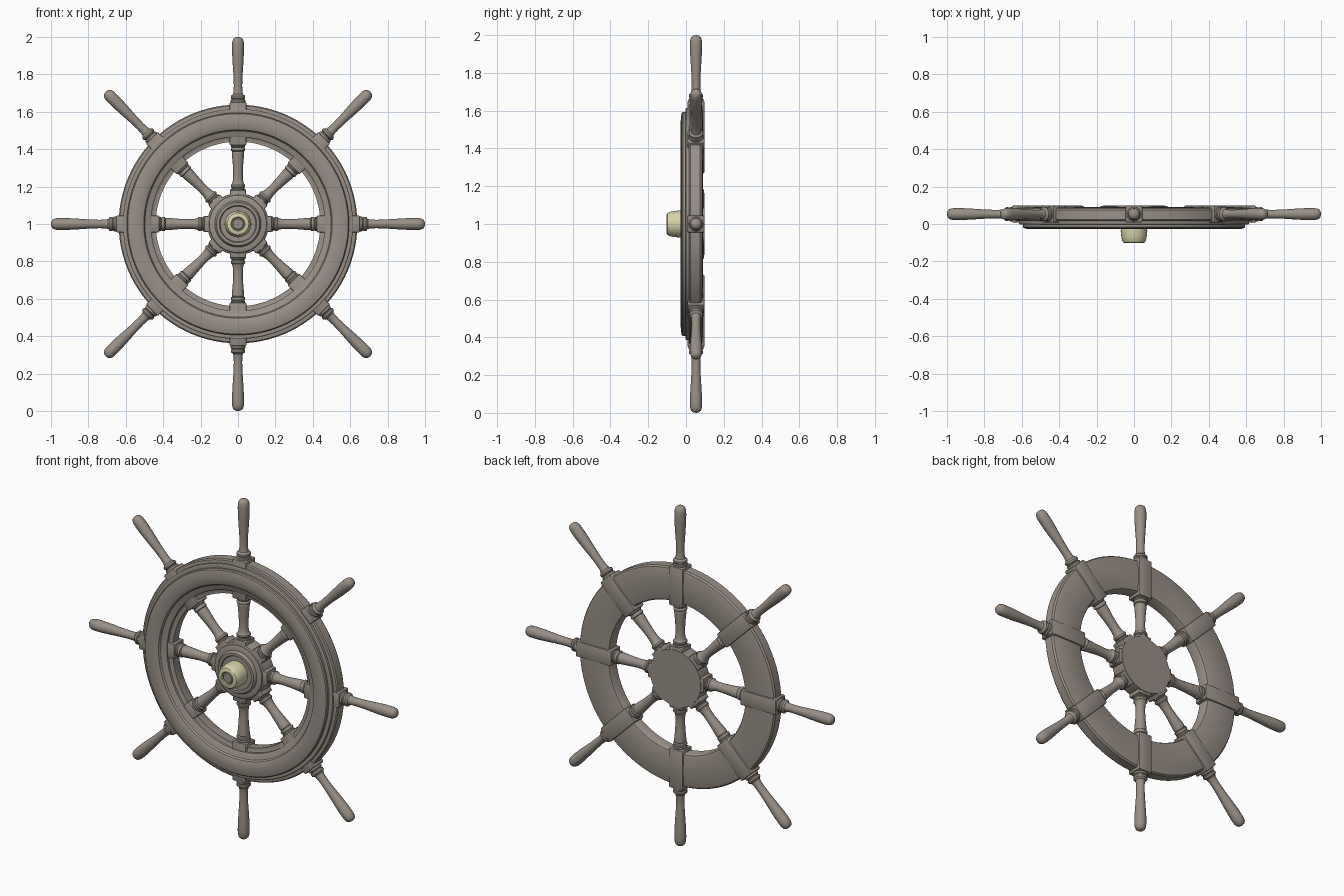
import bpy, bmesh, math
from mathutils import Matrix, Vector


def material(name, rgb):
    m = bpy.data.materials.new(name)
    m.diffuse_color = (*rgb, 1)
    return m


WOOD = material("weathered wood", (0.32, 0.28, 0.24))
BRASS = material("pale brass", (0.68, 0.64, 0.40))
CENTRE = Vector((0, 0, 1))
SPOKE_Y = 0.053
# turns local z into world y for parts that face the front
FACING = Matrix.Translation(CENTRE) @ Matrix.Rotation(-math.pi / 2, 4, 'X')


def finish(name, bm, mat, matrix, angle=32):
    bmesh.ops.recalc_face_normals(bm, faces=bm.faces)
    me = bpy.data.meshes.new(name)
    bm.to_mesh(me)
    bm.free()
    me.materials.append(mat)
    ob = bpy.data.objects.new(name, me)
    bpy.context.collection.objects.link(ob)
    ob.matrix_world = matrix
    bpy.ops.object.select_all(action='DESELECT')
    ob.select_set(True)
    bpy.context.view_layer.objects.active = ob
    bpy.ops.object.shade_smooth_by_angle(angle=math.radians(angle))
    return ob


def lathe(name, pts, mat, matrix, segs=32, closed=False):
    """Spin (radius, height) points round local z."""
    bm = bmesh.new()
    rings = []
    for r, h in pts:
        if r < 1e-6:
            rings.append([bm.verts.new((0, 0, h))] * segs)
        else:
            rings.append([bm.verts.new((r * math.cos(a), r * math.sin(a), h))
                          for a in (2 * math.pi * i / segs for i in range(segs))])
    pairs = list(zip(rings, rings[1:]))
    if closed:
        pairs.append((rings[-1], rings[0]))
    for p, q in pairs:
        for i in range(segs):
            j = (i + 1) % segs
            loop = list(dict.fromkeys((p[i], p[j], q[j], q[i])))
            bm.faces.new(loop)
    return finish(name, bm, mat, matrix)


def block(name, width, r0, r1, matrix):
    """Bevelled square block running along local z."""
    bm = bmesh.new()
    bmesh.ops.create_cube(bm, size=1)
    for v in bm.verts:
        v.co = (v.co.x * width, v.co.y * width, (r0 + r1) / 2 + v.co.z * (r1 - r0))
    bmesh.ops.bevel(bm, geom=bm.edges[:], offset=0.007, segments=2,
                    profile=0.5, affect='EDGES')
    return finish(name, bm, WOOD, matrix, 30)


# moulded rim: stepped sides, softly rounded front band, flat back
rim = [(0.44, 0.022), (0.44, 0.074), (0.446, 0.084), (0.458, 0.088), (0.54, 0.091),
       (0.618, 0.088), (0.631, 0.084), (0.638, 0.074), (0.638, 0.024),
       (0.632, 0.017), (0.615, 0.015), (0.615, 0.001), (0.609, -0.003),
       (0.594, -0.003), (0.594, -0.016), (0.589, -0.022), (0.572, -0.026),
       (0.545, -0.028), (0.518, -0.025), (0.504, -0.019), (0.498, -0.008),
       (0.488, -0.003), (0.472, -0.001), (0.465, 0.004), (0.465, 0.018), (0.458, 0.022)]
lathe("rim", rim, WOOD, FACING, 96, closed=True)

# hub with raised rings on the front and a flat back
hub = [(0, -0.012), (0.095, -0.012), (0.1, -0.02), (0.115, -0.02), (0.121, -0.012),
       (0.124, -0.003), (0.14, -0.003), (0.153, 0.002), (0.155, 0.008),
       (0.163, 0.012), (0.165, 0.02), (0.165, 0.099), (0, 0.099)]
lathe("hub", hub, WOOD, FACING, 64)

# brass cap with a recessed wooden shaft end
cap = [(0, -0.01), (0.07, -0.01), (0.071, -0.04), (0.068, -0.066), (0.064, -0.088),
       (0.058, -0.098), (0.05, -0.102), (0.038, -0.102), (0.034, -0.098),
       (0.034, -0.088), (0, -0.088)]
lathe("hub_cap", cap, BRASS, FACING, 48)
lathe("shaft_end", [(0, -0.05), (0.031, -0.05), (0.031, -0.093),
                    (0.027, -0.097), (0, -0.097)], WOOD, FACING, 32)

# turned inner spoke and outer handle, as (radius, distance from the centre)
inner = [(0, 0.16), (0.039, 0.16), (0.039, 0.186), (0.034, 0.19), (0.034, 0.195),
         (0.038, 0.199), (0.038, 0.209), (0.033, 0.213), (0.029, 0.222),
         (0.026, 0.245), (0.0255, 0.275), (0.028, 0.32), (0.0325, 0.37),
         (0.033, 0.383), (0.03, 0.388), (0.037, 0.392), (0.038, 0.4),
         (0.036, 0.406), (0.033, 0.409), (0.038, 0.414), (0.038, 0.43), (0, 0.43)]
handle = [(0, 0.64), (0.039, 0.64), (0.039, 0.662), (0.034, 0.666), (0.034, 0.67),
          (0.038, 0.674), (0.038, 0.684), (0.033, 0.689), (0.027, 0.694),
          (0.0235, 0.71), (0.0225, 0.74), (0.024, 0.79), (0.028, 0.85),
          (0.0315, 0.91), (0.032, 0.95), (0.031, 0.972), (0.026, 0.988),
          (0.016, 0.997), (0, 1.0)]
for k in range(8):
    m = (Matrix.Translation(CENTRE + Vector((0, SPOKE_Y, 0)))
         @ Matrix.Rotation(k * math.pi / 4, 4, 'Y'))
    lathe(f"spoke_{k + 1}", inner, WOOD, m, 24)
    lathe(f"handle_{k + 1}", handle, WOOD, m, 24)
    block(f"rim_block_{k + 1}", 0.09, 0.42, 0.652, m)
    block(f"hub_block_{k + 1}", 0.086, 0.1, 0.182, m)
